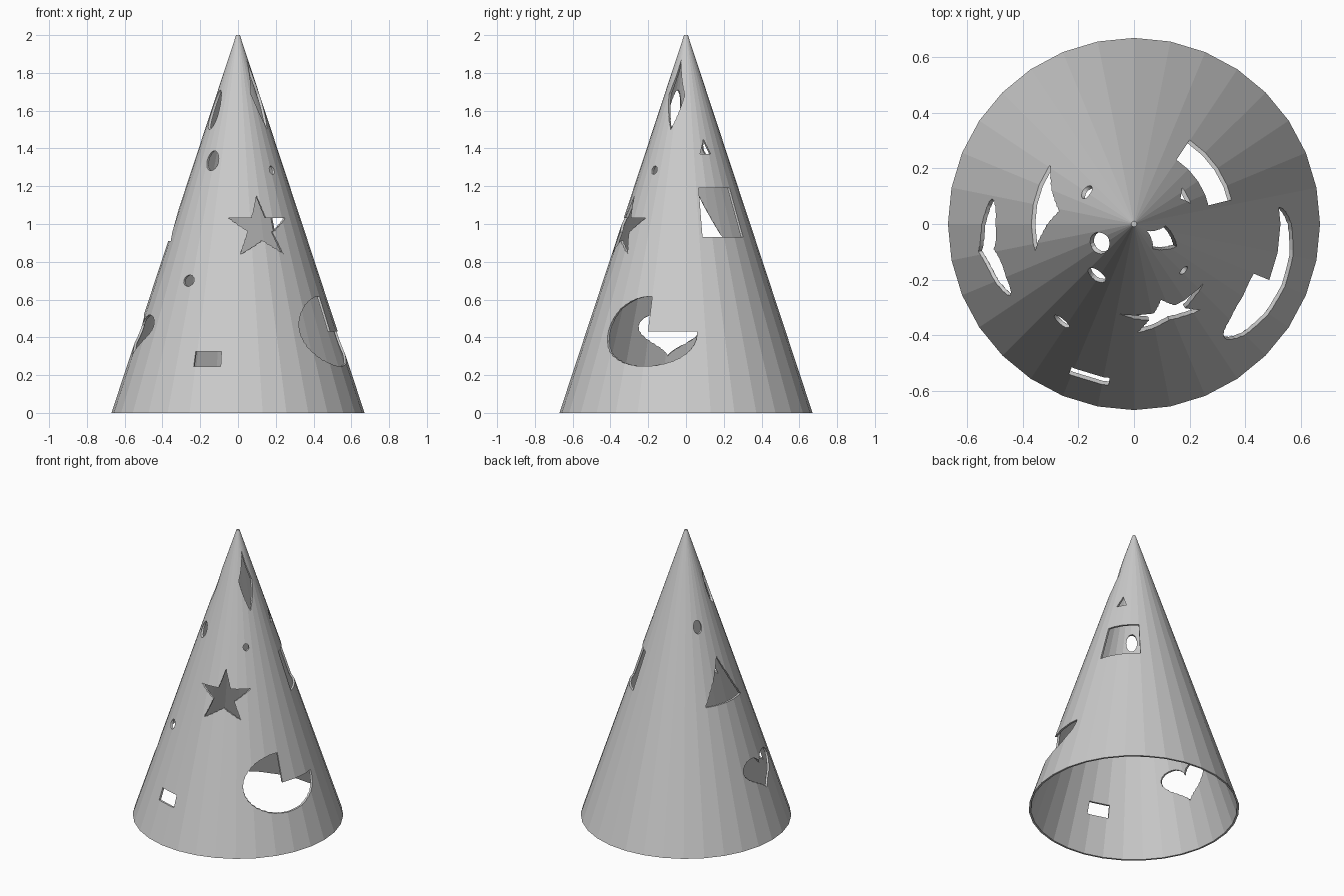
import bpy, bmesh
from math import sin, cos, pi, radians

if "Cube" in bpy.data.objects:
    bpy.data.objects.remove(bpy.data.objects["Cube"])

H, R0, R1, WALL, SIDES = 2.0, 0.67, 0.01, 0.013, 32

def make_object(name, bm):
    bmesh.ops.recalc_face_normals(bm, faces=bm.faces)
    me = bpy.data.meshes.new(name)
    bm.to_mesh(me)
    bm.free()
    ob = bpy.data.objects.new(name, me)
    bpy.context.collection.objects.link(ob)
    return ob

# Thin-walled hollow cone, open at the bottom
bm = bmesh.new()
profile = [(R1, H), (R0, 0), (R0 - WALL, 0), (0.001, H - 0.02)]
rings = []
for r, z in profile:
    rings.append([bm.verts.new((r * cos(2 * pi * i / SIDES), r * sin(2 * pi * i / SIDES), z))
                  for i in range(SIDES)])
for a, b in zip(rings, rings[1:]):
    for i in range(SIDES):
        j = (i + 1) % SIDES
        bm.faces.new((a[i], a[j], b[j], b[i]))
bm.faces.new(rings[0])
bm.faces.new(rings[-1])
cone = make_object("cone_shell", bm)

# Outlines are given as (angle in degrees around the cone, height)
def oval(a, z, da, dz, n=24):
    return [(a + da * cos(2 * pi * i / n), z + dz * sin(2 * pi * i / n)) for i in range(n)]

def dense(pts, n=8):
    out = []
    for (a, z), (b, w) in zip(pts, pts[1:] + pts[:1]):
        out += [(a + (b - a) * i / n, z + (w - z) * i / n) for i in range(n)]
    return out

def rect(a0, a1, z0, z1):
    return dense([(a0, z0), (a1, z0), (a1, z1), (a0, z1)])

def diamond(a, z, da, dz):
    return dense([(a - da, z), (a, z - dz), (a + da, z), (a, z + dz)])

def star(a, z, da, dz):
    pts = []
    for i in range(10):
        k, t = (1 if i % 2 == 0 else 0.385), pi / 2 + i * pi / 5
        pts.append((a + da * k * cos(t), z + dz * k * sin(t)))
    return dense(pts, 4)

def heart(a, z, da, dz, n=40):
    pts = []
    for i in range(n):
        t = 2 * pi * i / n
        y = 13 * cos(t) - 5 * cos(2 * t) - 2 * cos(3 * t) - cos(4 * t)
        pts.append((a + da * sin(t) ** 3, z + dz * (y + 17) / 29))
    return pts

def pie(a, z, da, dz, n=30):
    arc = [(a + da * cos(pi / 2 + 1.5 * pi * i / n), z + dz * sin(pi / 2 + 1.5 * pi * i / n))
           for i in range(n + 1)]
    inner = [(a + da * (1 - i / 8), z) for i in range(1, 8)]
    edge = [(a, z + dz * i / 8) for i in range(8)]
    return arc + inner + edge

holes = [
    star(-70, 0.979, 30.7, 0.171),
    rect(-113.5, -99, 0.245, 0.325),
    oval(-126.5, 0.70, 4.5, 0.03),
    oval(-126, 1.335, 9.3, 0.053),
    oval(-43, 1.285, 4.3, 0.022),
    pie(-22.5, 0.432, 29, 0.185),
    oval(1.2, 0.70, 5.2, 0.03),
    rect(14, 56.5, 0.93, 1.19),
    dense([(20, 1.37), (37.5, 1.37), (29, 1.45)]),
    diamond(-28, 1.685, 24.5, 0.185),
    oval(-151, 1.605, 16, 0.105),
    heart(190, 0.30, 20, 0.22),
    dense([(145, 0.91), (195.5, 0.91), (170.5, 1.2)]),
    diamond(126.5, 0.70, 6.2, 0.037),
    oval(146, 1.405, 7.5, 0.042),
]

# Cutters: flat outlines extruded, then wrapped radially around the cone
bm = bmesh.new()
for pts in holes:
    f = bm.faces.new([bm.verts.new((a, 0.5, z)) for a, z in pts])
    f.normal_update()
    bmesh.ops.triangulate(bm, faces=[f])
ext = bmesh.ops.extrude_face_region(bm, geom=bm.faces[:], use_keep_orig=True)
for v in ext["geom"]:
    if isinstance(v, bmesh.types.BMVert):
        v.co.y = 1.5
for v in bm.verts:
    a, k, z = v.co
    r = (R0 + (R1 - R0) * z / H) * k
    v.co = (r * cos(radians(a)), r * sin(radians(a)), z)
cutter = make_object("hole_cutters", bm)
cutter.hide_render = True

# Cut the holes and drop the helper
mod = cone.modifiers.new("holes", 'BOOLEAN')
mod.operation = 'DIFFERENCE'
mod.solver = 'EXACT'
mod.object = cutter
bpy.context.view_layer.objects.active = cone
bpy.ops.object.modifier_apply(modifier=mod.name)
bpy.data.objects.remove(cutter, do_unlink=True)
